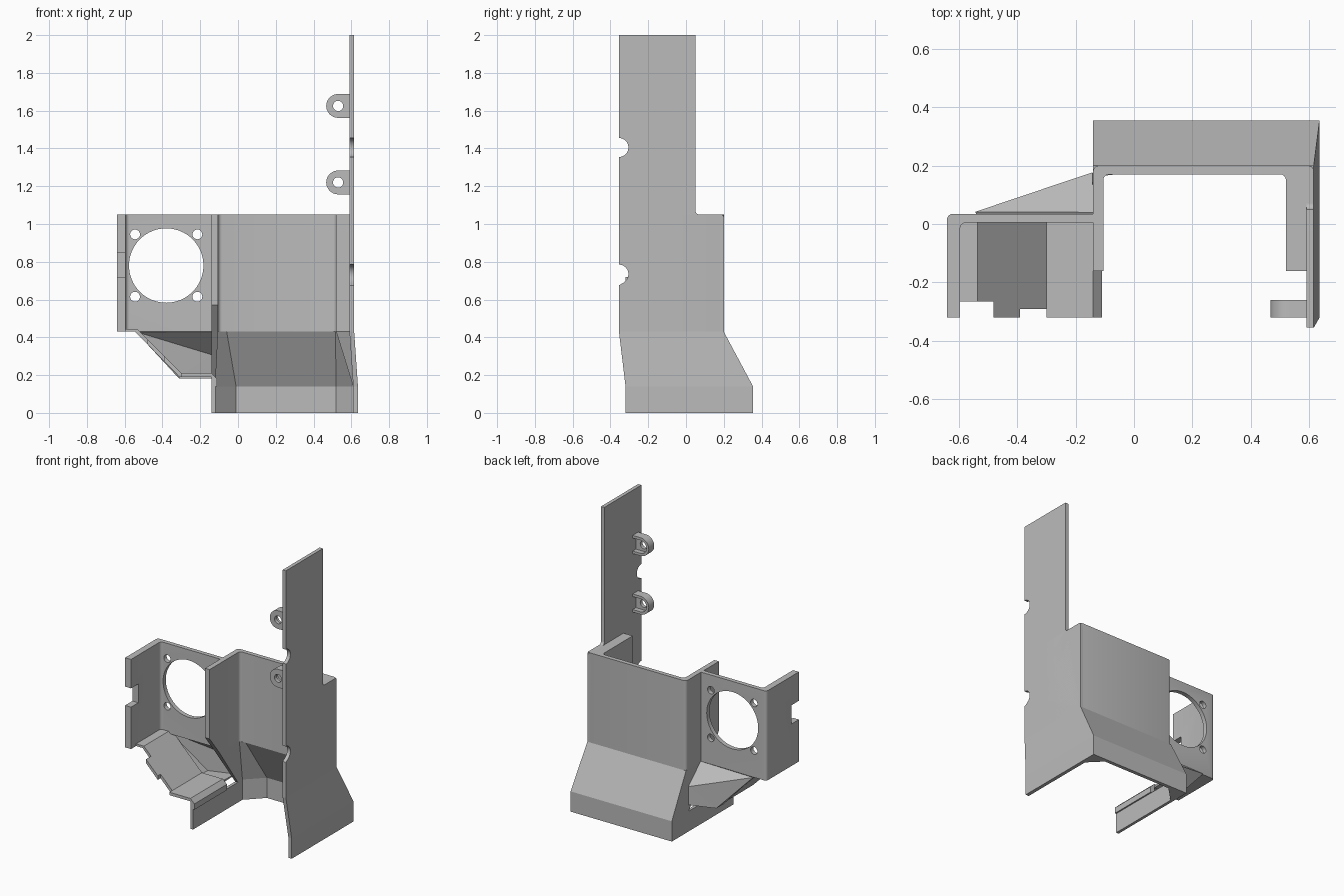
import bpy, bmesh, math
from mathutils import Vector

if "Cube" in bpy.data.objects:
    bpy.data.objects.remove(bpy.data.objects["Cube"])

grey = bpy.data.materials.new("plain grey")
grey.use_nodes = True
COLOUR = (0.5, 0.5, 0.5, 1)
grey.diffuse_color = COLOUR
grey.node_tree.nodes["Principled BSDF"].inputs["Base Color"].default_value = COLOUR

PLACE = {"x": lambda a, b, t: (t, a, b),
         "y": lambda a, b, t: (a, t, b),
         "z": lambda a, b, t: (a, b, t)}


def finish(name, bm, recalc=True):
    if recalc:
        bmesh.ops.recalc_face_normals(bm, faces=bm.faces)
    mesh = bpy.data.meshes.new(name)
    bm.to_mesh(mesh)
    bm.free()
    mesh.materials.append(grey)
    obj = bpy.data.objects.new(name, mesh)
    bpy.context.collection.objects.link(obj)
    return obj


def loft(bm, rings):
    """Closed solid through rings of equal point count."""
    loops = [[bm.verts.new(p) for p in ring] for ring in rings]
    for low, high in zip(loops, loops[1:]):
        for i in range(len(low)):
            j = (i + 1) % len(low)
            bm.faces.new((low[i], low[j], high[j], high[i]))
    bm.faces.new(loops[0][::-1])
    bm.faces.new(loops[-1])


def add_prism(bm, outline, axis, lo, hi):
    loft(bm, [[PLACE[axis](a, b, t) for a, b in outline] for t in (lo, hi)])


def prism(name, outline, axis, lo, hi, rounded=(), radius=0.02):
    """Extruded outline; listed corners are rounded along the extrusion."""
    bm = bmesh.new()
    add_prism(bm, outline, axis, lo, hi)
    n = len(outline)
    bm.verts.ensure_lookup_table()
    edges = [e for e in bm.edges for i in rounded
             if set(e.verts) == {bm.verts[i], bm.verts[i + n]}]
    if edges:
        bmesh.ops.bevel(bm, geom=edges, offset=radius, segments=4,
                        profile=0.5, affect="EDGES")
    return finish(name, bm)


def arc(cx, cy, r, start, end, n=16):
    angles = [math.radians(start + (end - start) * i / n) for i in range(n + 1)]
    return [(cx + r * math.cos(a), cy + r * math.sin(a)) for a in angles]


def circle(cx, cy, r, n=32):
    return arc(cx, cy, r, 0, 360, n)[:-1]


def box(a0, a1, b0, b1):
    return [(a0, b0), (a1, b0), (a1, b1), (a0, b1)]


def cut(obj, pieces):
    """Subtract prisms (outline, axis, lo, hi) one after the other."""
    for outline, axis, lo, hi in pieces:
        cutter = prism("cutter", outline, axis, lo, hi)
        cutter.hide_render = True
        mod = obj.modifiers.new("cut", "BOOLEAN")
        mod.operation, mod.solver, mod.object = "DIFFERENCE", "EXACT", cutter
        bpy.context.view_layer.objects.active = obj
        bpy.ops.object.modifier_apply(modifier=mod.name)
        bpy.data.objects.remove(cutter)


def smooth(obj):
    bpy.ops.object.select_all(action="DESELECT")
    obj.select_set(True)
    bpy.context.view_layer.objects.active = obj
    bpy.ops.object.shade_smooth_by_angle(angle=math.radians(30))


TOP, MID, LOW = 1.05, 0.43, 0.14

# Back shell with its thick right cheek
back_shell = prism("back_shell",
                   [(-.14, .2), (.615, .2), (.615, -.16), (.52, -.16),
                    (.52, .17), (-.105, .17), (-.105, 0), (-.14, 0)],
                   "z", MID, TOP, rounded=(0, 1, 4, 5))

# Divider with a slanted lower edge
prism("divider_panel", [(0, TOP), (-.16, TOP), (-.16, .57), (-.05, MID), (0, MID)],
      "x", -.14, -.105)

# Tall side panel with round notches on its front edge
side_panel = prism("side_panel",
                   [(-.355, MID), (-.355, .675), (-.33, .69)]
                   + arc(-.355, .735, .05, -50, 90)
                   + arc(-.355, 1.405, .05, -90, 90)
                   + [(-.355, 2), (.05, 2)]
                   + arc(.07, TOP + .02, .02, 180, 270, 5)
                   + [(.19, TOP), (.2, TOP - .01), (.2, MID)],
                   "x", .59, .615)

# Flared skirt: thin outside, chamfered corners inside
LOW_RING = [(-.14, .355), (.635, .355), (.635, -.32), (.61, -.32), (.61, -.16),
            (.61, -.1), (.61, .24), (.52, .33), (-.01, .33), (-.12, .22)]
MID_RING = [(-.14, .2), (.615, .2), (.615, -.355), (.59, -.355), (.59, -.16),
            (.52, -.16), (.52, .16), (.515, .17), (-.06, .17), (-.105, .165)]


def ring(points, front, z):
    ends = [(points[0][0], front)] + points + [(points[-1][0], front)]
    return [(x, y, z) for x, y in ends]


bm = bmesh.new()
loft(bm, [ring(LOW_RING, .17, LOW), ring(MID_RING, -.05, MID)])
finish("flared_skirt", bm)
bm = bmesh.new()
loft(bm, [ring(LOW_RING, -.32, 0), ring(LOW_RING, -.32, LOW)])
finish("base_rim", bm)

# Fan mount: wall and side with holes and a front notch
fan_mount = prism("fan_mount",
                  [(-.64, -.32), (-.64, .035), (-.14, .035), (-.14, .005),
                   (-.595, .005), (-.595, -.32)],
                  "z", MID, TOP, rounded=(1, 4))
FAN_X, FAN_Z, SCREW = -.38, .78, .165
holes = [(circle(FAN_X, FAN_Z, .197, 64), "y", -.1, .1)]
for sx in (-1, 1):
    for sz in (-1, 1):
        holes.append((circle(FAN_X + sx * SCREW, FAN_Z + sz * SCREW, .026, 20),
                      "y", -.1, .1))
holes.append((box(-.4, -.24, .72, .85), "x", -.7, -.55))
cut(fan_mount, holes)

# Sloped trough floor with stepped front edge
floor = prism("trough_floor",
              [(-.6, .445), (-.535, .445), (-.3, .21), (-.14, .21), (-.11, .18),
               (-.11, LOW), (-.14, LOW), (-.14, .19), (-.31, .19),
               (-.545, MID), (-.6, MID)], "y", -.32, .035)
cut(floor, [(box(-.61, -.48, -.4, -.265), "z", .1, .6),
            (box(-.39, -.30, -.4, -.29), "z", .1, .6)])

# Faceted pod closing the back of the trough
bm = bmesh.new()
tip, inner, crest, foot, bend, seam, heel = [bm.verts.new(p) for p in (
    (-.54, .035, MID), (-.14, .035, MID), (-.14, .17, .31), (-.14, .17, .19),
    (-.31, .112, .19), (-.31, .035, .19), (-.14, .035, .19))]
for face in ((tip, inner, crest), (tip, crest, bend), (crest, foot, bend),
             (tip, bend, seam), (seam, bend, foot, heel)):
    bm.faces.new(face)
pod = finish("trough_pod", bm)
thick = pod.modifiers.new("thickness", "SOLIDIFY")
thick.thickness, thick.offset = .015, 0

# Screw tabs with a recess behind
parts = [back_shell, side_panel, fan_mount]
for label, z in (("lower", 1.22), ("upper", 1.625)):
    tab = prism(label + "_screw_tab",
                arc(.53, z, .063, 90, 270) + [(.595, z - .063), (.595, z + .063)],
                "y", -.32, -.26)
    cut(tab, [(arc(.53, z, .045, 90, 270) + [(.59, z - .045), (.59, z + .045)],
               "y", -.295, -.2),
              (circle(.53, z, .027, 20), "y", -.4, -.2)])
    parts.append(tab)

for part in parts:
    smooth(part)
